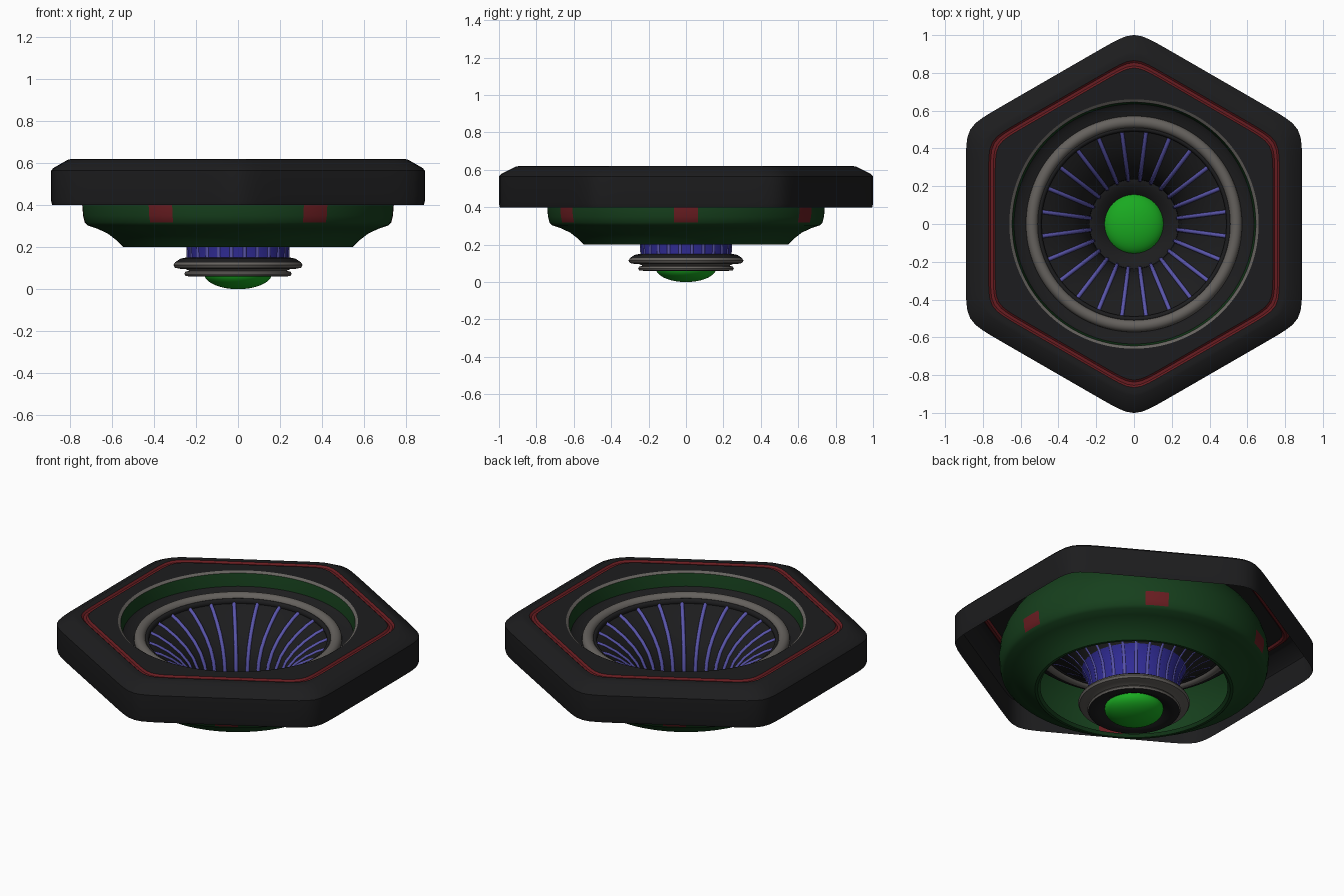
import bpy, bmesh, math

if "Cube" in bpy.data.objects:
    bpy.data.objects.remove(bpy.data.objects["Cube"])

N = 144  # segments round every lofted part


def mat(name, r, g, b):
    m = bpy.data.materials.new(name)
    m.diffuse_color = (r, g, b, 1)
    m.use_nodes = True
    m.node_tree.nodes["Principled BSDF"].inputs["Base Color"].default_value = m.diffuse_color
    return m


BLACK = mat("black", 0.012, 0.012, 0.013)
GREEN = mat("dark_green", 0.008, 0.05, 0.012)
RED = mat("dark_red", 0.14, 0.012, 0.015)
LIME = mat("bright_green", 0.01, 0.4, 0.015)
BLUE = mat("blue", 0.03, 0.025, 0.3)
RIB = mat("rib_blue", 0.1, 0.09, 0.4)
GREY = mat("metal_grey", 0.13, 0.12, 0.11)


def circle(r, t):
    return r


def hexagon(a, t):
    # soft-cornered hexagon of apothem a, flats facing +-x
    s = sum(abs(math.cos(t - i * math.pi / 3)) ** 26 for i in range(3))
    return a / s ** (1 / 26)


def loft(name, rings, mats, pick=lambda band, seg: 0, closed=False, angle=35):
    """rings: (radius, z[, shape]); pick chooses the material of a face."""
    bm = bmesh.new()
    loops = []
    for ring in rings:
        shape = ring[2] if len(ring) > 2 else circle
        loop = []
        for i in range(N):
            t = 2 * math.pi * i / N
            r = shape(ring[0], t)
            loop.append(bm.verts.new((r * math.cos(t), r * math.sin(t), ring[1])))
        loops.append(loop)
    if closed:
        loops.append(loops[0])
    for b in range(len(loops) - 1):
        lo, hi = loops[b], loops[b + 1]
        for i in range(N):
            j = (i + 1) % N
            f = bm.faces.new((lo[i], lo[j], hi[j], hi[i]))
            f.material_index = pick(b, i)
    bmesh.ops.recalc_face_normals(bm, faces=bm.faces)
    me = bpy.data.meshes.new(name)
    bm.to_mesh(me)
    bm.free()
    ob = bpy.data.objects.new(name, me)
    bpy.context.collection.objects.link(ob)
    for m in mats:
        me.materials.append(m)
    smooth(ob, angle)
    return ob


def smooth(ob, angle=35):
    bpy.ops.object.select_all(action='DESELECT')
    ob.select_set(True)
    bpy.context.view_layer.objects.active = ob
    bpy.ops.object.shade_smooth_by_angle(angle=math.radians(angle))


# Hexagonal frame: open-bottomed shell with a red groove and a round hole
H = hexagon
loft("hex_frame",
     [(0.885, 0.40, H), (0.89, 0.42, H), (0.89, 0.565, H), (0.88, 0.577, H),
      (0.81, 0.617, H), (0.795, 0.62, H), (0.77, 0.62, H), (0.76, 0.61, H),
      (0.745, 0.61, H), (0.735, 0.62, H), (0.66, 0.62)],
     [BLACK, RED], lambda b, i: 1 if b in (6, 7, 8) else 0, angle=25)

# Bowl hanging under the frame, with six red patches
loft("bowl",
     [(0.515, 0.215), (0.53, 0.20), (0.545, 0.20), (0.575, 0.23), (0.62, 0.265),
      (0.67, 0.288), (0.715, 0.303), (0.73, 0.318), (0.738, 0.35), (0.742, 0.40),
      (0.735, 0.47), (0.715, 0.53), (0.685, 0.585), (0.66, 0.62)],
     [GREEN, RED],
     lambda b, i: 1 if 7 <= b <= 8 and (i + 2) % 24 < 5 and (i + 2) % 24 != 4 else 0)

# Inner wall, sloping black floor and thin rim inside the hole
loft("inner_collar",
     [(0.66, 0.62), (0.645, 0.61), (0.64, 0.58), (0.635, 0.535),
      (0.61, 0.515), (0.55, 0.505)],
     [BLACK, GREEN, GREY],
     lambda b, i: 2 if b == 0 else 1 if b < 3 else 0)


def ring(name, major, z, ra, rz, m):
    pts = [(major + ra * math.cos(a), z + rz * math.sin(a))
           for a in [k * math.pi / 8 for k in range(16)]]
    return loft(name, pts, [m], closed=True, angle=60)


# Grey ring around the mouth of the funnel
ring("mouth_ring", 0.54, 0.512, 0.032, 0.032, GREY)
ring("mouth_inner_ring", 0.503, 0.505, 0.014, 0.018, BLACK)

# Flared funnel: black inside, blue outside near the hub
flare = [(0.235, 0.14), (0.237, 0.20), (0.25, 0.27), (0.28, 0.335),
         (0.325, 0.39), (0.385, 0.44), (0.45, 0.48), (0.51, 0.505)]
loft("funnel_inside", flare, [BLACK])
loft("funnel_outside", [(r + 0.006, z - 0.006) for r, z in flare],
     [BLUE, BLACK], lambda b, i: 0 if b < 3 else 1)

# 24 curved ribs following the funnel
cu = bpy.data.curves.new("funnel_ribs", 'CURVE')
cu.dimensions = '3D'
cu.bevel_depth = 0.011
cu.bevel_resolution = 2
cu.use_fill_caps = True
for k in range(24):
    t = math.radians(7.5 + 15 * k)
    sp = cu.splines.new('POLY')
    sp.points.add(len(flare) - 1)
    for p, (r, z) in zip(sp.points, flare):
        p.co = (r * math.cos(t), r * math.sin(t), z, 1)
    sp.use_smooth = True
cu.materials.append(RIB)
bpy.context.collection.objects.link(bpy.data.objects.new("funnel_ribs", cu))

# Hub: wide collar over a smaller ring, open in the middle
loft("hub",
     [(0.15, 0.09), (0.20, 0.14), (0.25, 0.15), (0.275, 0.145), (0.30, 0.128),
      (0.307, 0.115), (0.30, 0.102), (0.275, 0.097), (0.25, 0.096), (0.232, 0.088),
      (0.25, 0.083), (0.256, 0.073), (0.25, 0.063), (0.225, 0.06), (0.20, 0.064),
      (0.17, 0.08)],
     [BLACK, GREY], lambda b, i: 1 if 4 <= b <= 11 else 0, closed=True)

# Bright green lens in the hub
bpy.ops.mesh.primitive_uv_sphere_add(segments=48, ring_count=24, radius=1,
                                     location=(0, 0, 0.075))
lens = bpy.context.object
lens.name = "centre_lens"
lens.scale = (0.162, 0.162, 0.075)
lens.data.materials.append(LIME)
smooth(lens, 60)
